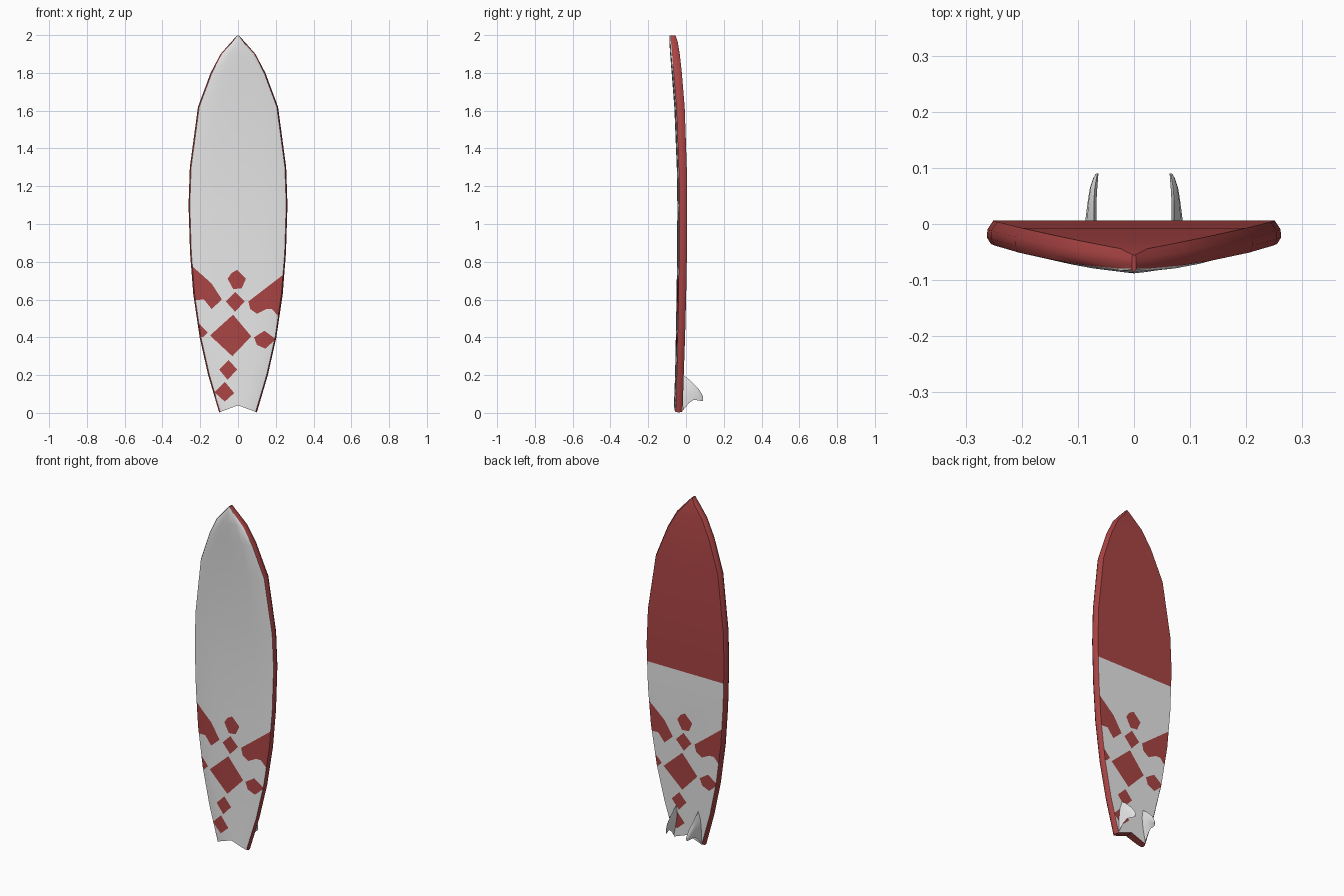
import bpy, bmesh, math
from mathutils import Vector

if "Cube" in bpy.data.objects:
    bpy.data.objects.remove(bpy.data.objects["Cube"])


def material(name, rgb):
    m = bpy.data.materials.new(name)
    m.diffuse_color = (*rgb, 1)
    m.use_nodes = True
    m.node_tree.nodes["Principled BSDF"].inputs["Base Color"].default_value = m.diffuse_color
    return m


white = material("white", (0.8, 0.8, 0.8))
red = material("dark red", (0.4, 0.057, 0.057))


def finish(bm, name, mats, angle):
    bmesh.ops.recalc_face_normals(bm, faces=bm.faces[:])
    me = bpy.data.meshes.new(name)
    bm.to_mesh(me)
    bm.free()
    for m in mats:
        me.materials.append(m)
    ob = bpy.data.objects.new(name, me)
    bpy.context.collection.objects.link(ob)
    bpy.ops.object.select_all(action='DESELECT')
    ob.select_set(True)
    bpy.context.view_layer.objects.active = ob
    bpy.ops.object.shade_smooth_by_angle(angle=math.radians(angle))
    return ob


# board stations: height, half width, deck y, back y
STATIONS = [
    (0.0, 0.10, -0.064, -0.018), (0.2, 0.158, -0.058, -0.012),
    (0.4, 0.203, -0.054, -0.005), (0.63, 0.237, -0.050, 0.001),
    (0.85, 0.254, -0.047, 0.005), (1.1, 0.262, -0.046, 0.006),
    (1.3, 0.255, -0.049, 0.004), (1.62, 0.212, -0.062, -0.007),
    (1.8, 0.145, -0.076, -0.022), (1.9, 0.092, -0.084, -0.033),
    (1.965, 0.035, -0.088, -0.044), (1.998, 0.004, -0.086, -0.055),
]


def ring(z, hw, f, b):
    t, e = b - f, min(0.007, hw * 0.2)
    half = [(0, f), (0.5 * hw, f + 0.002), (0.8 * hw, f + 0.005), (hw - e, f + 0.2 * t),
            (hw, f + 0.42 * t), (hw - 0.1 * e, f + 0.7 * t), (hw - 1.6 * e, b), (0, b)]
    right, left = half, [(-x, y) for x, y in half[1:-1]]
    pts = left[2::-1] + right + left[:2:-1]
    # the tail end rises to a notch in the middle
    return [(x, y, z if z > 0.05 else 0.04 - 0.037 * abs(x) / hw) for x, y in pts]


bm = bmesh.new()
rings = [[bm.verts.new(p) for p in ring(*s)] for s in STATIONS]
n = len(rings[0])
for a, b in zip(rings, rings[1:]):
    for i in range(n):
        j = (i + 1) % n
        face = bm.faces.new((a[i], a[j], b[j], b[i]))
        face.material_index = 0 if i < 6 or i in (9, 10) else 1  # red rails
tail = rings[0]
for loop in (tail[3:11], tail[10:] + tail[:4]):
    bm.faces.new(loop).material_index = 1
bm.faces.new(rings[-1]).material_index = 1
bmesh.ops.recalc_face_normals(bm, faces=bm.faces[:])


def cut(faces, co, no):
    geom = set(faces)
    for f in faces:
        geom.update(f.edges)
        geom.update(f.verts)
    bmesh.ops.bisect_plane(bm, geom=list(geom), plane_co=co, plane_no=no, dist=1e-5)


def side_faces(side):
    return [f for f in bm.faces if f.material_index == 0 and f.normal.y * side > 0]


# upper back is red
cut(side_faces(1), (0, 0, 1.0), (0, 0, 1))
for f in side_faces(1):
    if f.calc_center_median().z > 1.0:
        f.material_index = 1

# painted patches (x, z) as seen from the front, mirrored on the back
PATCHES = [
    [(-.27, .80), (-.235, .77), (-.14, .685), (-.085, .60), (-.14, .55), (-.18, .60), (-.27, .595)],
    [(.27, .755), (.14, .655), (.055, .59), (.065, .55), (.10, .525), (.15, .55), (.18, .55),
     (.21, .515), (.27, .52)],
    [(-.055, .71), (-.035, .74), (-.005, .757), (.042, .71), (.02, .66), (-.025, .655)],
    [(-.065, .59), (-.015, .64), (.035, .59), (-.015, .535)],
    [(-.148, .41), (-.026, .52), (.07, .405), (-.03, .30)],
    [(.085, .40), (.14, .435), (.20, .39), (.145, .34), (.10, .36)],
    [(-.23, .49), (-.20, .467), (-.16, .425), (-.185, .40), (-.24, .42)],
    [(-.10, .23), (-.05, .28), (-.005, .23), (-.055, .175)],
    [(-.125, .11), (-.07, .165), (-.02, .105), (-.07, .06)],
]


def inside(x, z, poly):
    hit = False
    for (x1, z1), (x2, z2) in zip(poly, poly[1:] + poly[:1]):
        if (z1 > z) != (z2 > z) and x < x1 + (z - z1) * (x2 - x1) / (z2 - z1):
            hit = not hit
    return hit


def near(f, poly):
    for axis, k in ((0, 0), (2, 1)):
        vs, ps = [v.co[axis] for v in f.verts], [p[k] for p in poly]
        if max(vs) < min(ps) or min(vs) > max(ps):
            return False
    return True


for side in (-1, 1):
    for patch in PATCHES:
        poly = [(-side * x, z) for x, z in patch]
        for (x1, z1), (x2, z2) in zip(poly, poly[1:] + poly[:1]):
            no = Vector((z2 - z1, 0, x1 - x2)).normalized()
            cut([f for f in side_faces(side) if near(f, poly)], (x1, 0, z1), no)
        bm.normal_update()
        for f in side_faces(side):
            c = f.calc_center_median()
            if inside(c.x, c.z, poly):
                f.material_index = 1
finish(bm, "board", [white, red], 40)

# fins: y, leading z, trailing z, centre x, half thickness
FIN = [(-0.015, 0.20, 0.015, 0.080, 0.009), (0.015, 0.178, 0.052, 0.078, 0.008),
       (0.04, 0.155, 0.069, 0.076, 0.007), (0.065, 0.130, 0.066, 0.073, 0.006),
       (0.082, 0.103, 0.063, 0.069, 0.004), (0.09, 0.085, 0.064, 0.066, 0.002)]
for side, name in ((-1, "left_fin"), (1, "right_fin")):
    bm = bmesh.new()
    loops = []
    for y, zl, zt, xc, th in FIN:
        pts = []
        for t, w in ((0, 0), (0.25, 1), (0.6, 0.8), (1, 0), (0.6, -0.8), (0.25, -1)):
            z = zl + (zt - zl) * t
            x = xc + (t - 0.5) * (zl - zt) * 0.1 + w * th  # slight toe-in
            pts.append(bm.verts.new((side * x, y, z)))
        loops.append(pts)
    for a, b in zip(loops, loops[1:]):
        for i in range(6):
            j = (i + 1) % 6
            bm.faces.new((a[i], a[j], b[j], b[i]))
    bm.faces.new(loops[0])
    bm.faces.new(loops[-1])
    finish(bm, name, [white], 50)
